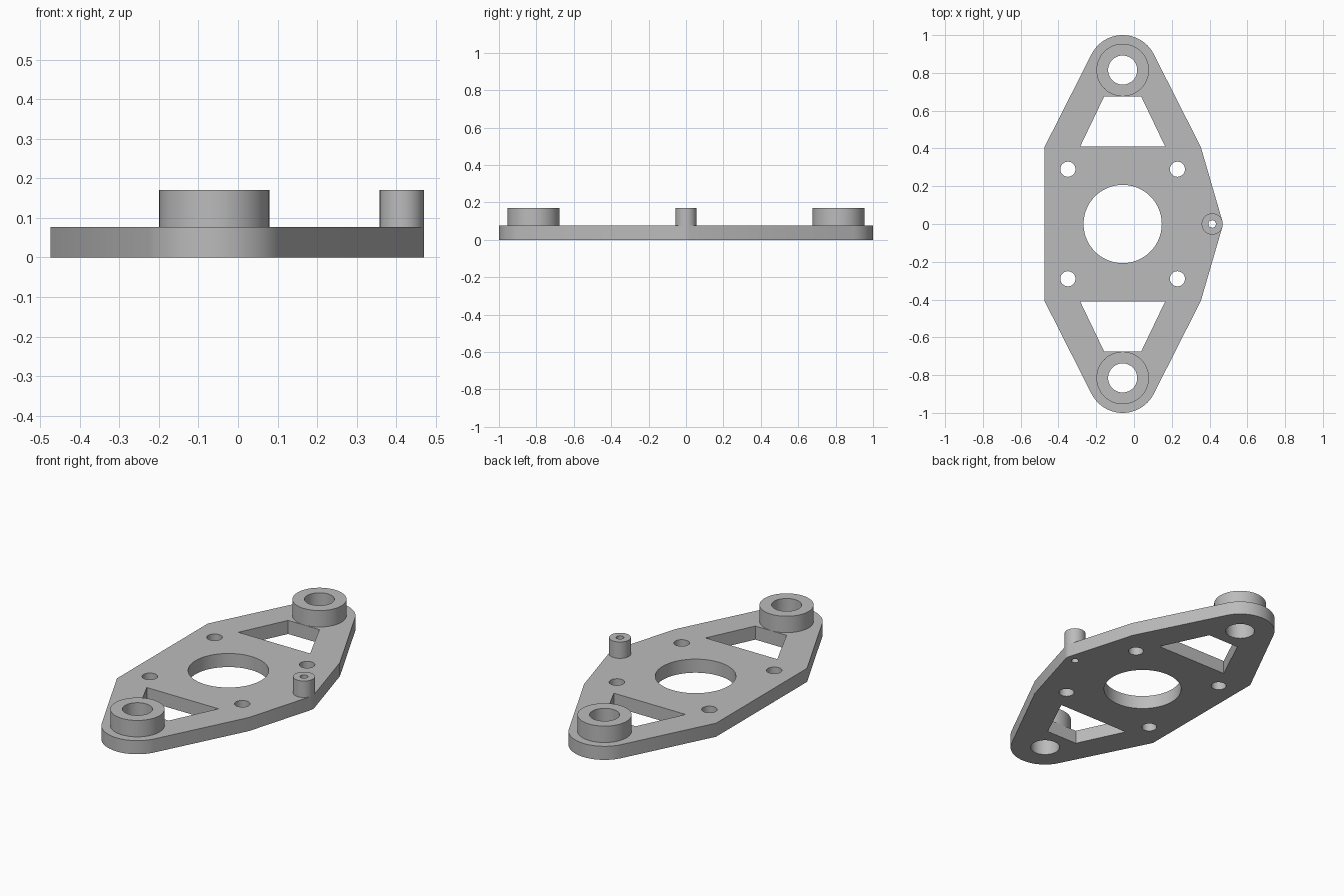
import bpy, bmesh
from math import sin, cos, tau, radians
from mathutils import Vector
from mathutils.geometry import convex_hull_2d

cube = bpy.data.objects.get("Cube")
if cube:
    bpy.data.objects.remove(cube, do_unlink=True)

# Main dimensions
AXIS = -0.06          # x of the plate's long centre line
PLATE_TOP, BOSS_TOP = 0.077, 0.17
END_Y, PIN_X = 0.815, 0.414
CORNER_W, CORNER_Y = 0.414, 0.407
END_HOLE, PIN_R, PIN_HOLE = 0.077, 0.056, 0.02

grey = bpy.data.materials.new("plain grey")
grey.use_nodes = True
colour = (0.5, 0.5, 0.5, 1)
grey.diffuse_color = colour
grey.node_tree.nodes["Principled BSDF"].inputs["Base Color"].default_value = colour


def circle(x, y, r, n=64):
    return [Vector((x + r * cos(tau * i / n), y + r * sin(tau * i / n))) for i in range(n)]


def extrude_profile(name, loops, z0, z1, open_base=False):
    """Fill the first loop minus the others and extrude from z0 to z1."""
    curve = bpy.data.curves.new(name + "_profile", "CURVE")
    curve.dimensions, curve.fill_mode = "2D", "BOTH"
    curve.extrude = (z1 - z0) / 2
    for loop in loops:
        spline = curve.splines.new("POLY")
        spline.points.add(len(loop) - 1)
        for point, co in zip(spline.points, loop):
            point.co = (co[0], co[1], 0, 1)
        spline.use_cyclic_u = True
    helper = bpy.data.objects.new(name + "_profile", curve)
    bpy.context.collection.objects.link(helper)
    bpy.context.view_layer.update()
    evaluated = helper.evaluated_get(bpy.context.evaluated_depsgraph_get())
    mesh = bpy.data.meshes.new_from_object(evaluated)
    bpy.data.objects.remove(helper, do_unlink=True)
    bpy.data.curves.remove(curve)

    bm = bmesh.new()
    bm.from_mesh(mesh)
    bmesh.ops.translate(bm, verts=bm.verts, vec=(0, 0, (z0 + z1) / 2))
    bmesh.ops.remove_doubles(bm, verts=bm.verts, dist=0.0001)
    bmesh.ops.recalc_face_normals(bm, faces=bm.faces)
    if open_base:
        base = [f for f in bm.faces if f.normal.z < -0.9]
        bmesh.ops.delete(bm, geom=base, context="FACES")
    bm.to_mesh(mesh)
    bm.free()
    mesh.name = name
    mesh.materials.clear()
    mesh.materials.append(grey)

    obj = bpy.data.objects.new(name, mesh)
    bpy.context.collection.objects.link(obj)
    bpy.ops.object.select_all(action="DESELECT")
    obj.select_set(True)
    bpy.context.view_layer.objects.active = obj
    bpy.ops.object.shade_smooth_by_angle(angle=radians(30))
    return obj


# Plate outline: tangent hull around the rounded ends, side pin and corners
points = circle(PIN_X, 0, PIN_R)
holes = [circle(AXIS, 0, 0.207, 96), circle(PIN_X, 0, PIN_HOLE, 32)]
for s in (-1, 1):
    points += circle(AXIS, s * END_Y, 0.185, 96)
    points += [Vector((AXIS + side * CORNER_W, s * CORNER_Y)) for side in (-1, 1)]
    # End bore, screw holes and trapezoid window
    holes.append(circle(AXIS, s * END_Y, END_HOLE))
    holes += [circle(AXIS + side * 0.29, s * 0.29, 0.04, 48) for side in (-1, 1)]
    holes.append([(AXIS + dx, s * y) for dx, y in
                  ((-0.225, 0.41), (0.225, 0.41), (0.098, 0.675), (-0.098, 0.675))])
outline = [points[i] for i in convex_hull_2d(points)]
extrude_profile("plate", [outline] + holes, 0, PLATE_TOP)

# Raised bosses at the two ends
for name, s in (("front_boss", -1), ("back_boss", 1)):
    extrude_profile(name, [circle(AXIS, s * END_Y, 0.139, 96),
                           circle(AXIS, s * END_Y, END_HOLE)], PLATE_TOP, BOSS_TOP, True)

# Small hollow pin on the left edge
extrude_profile("side_pin", [circle(PIN_X, 0, PIN_R),
                             circle(PIN_X, 0, PIN_HOLE, 32)], PLATE_TOP, BOSS_TOP, True)
